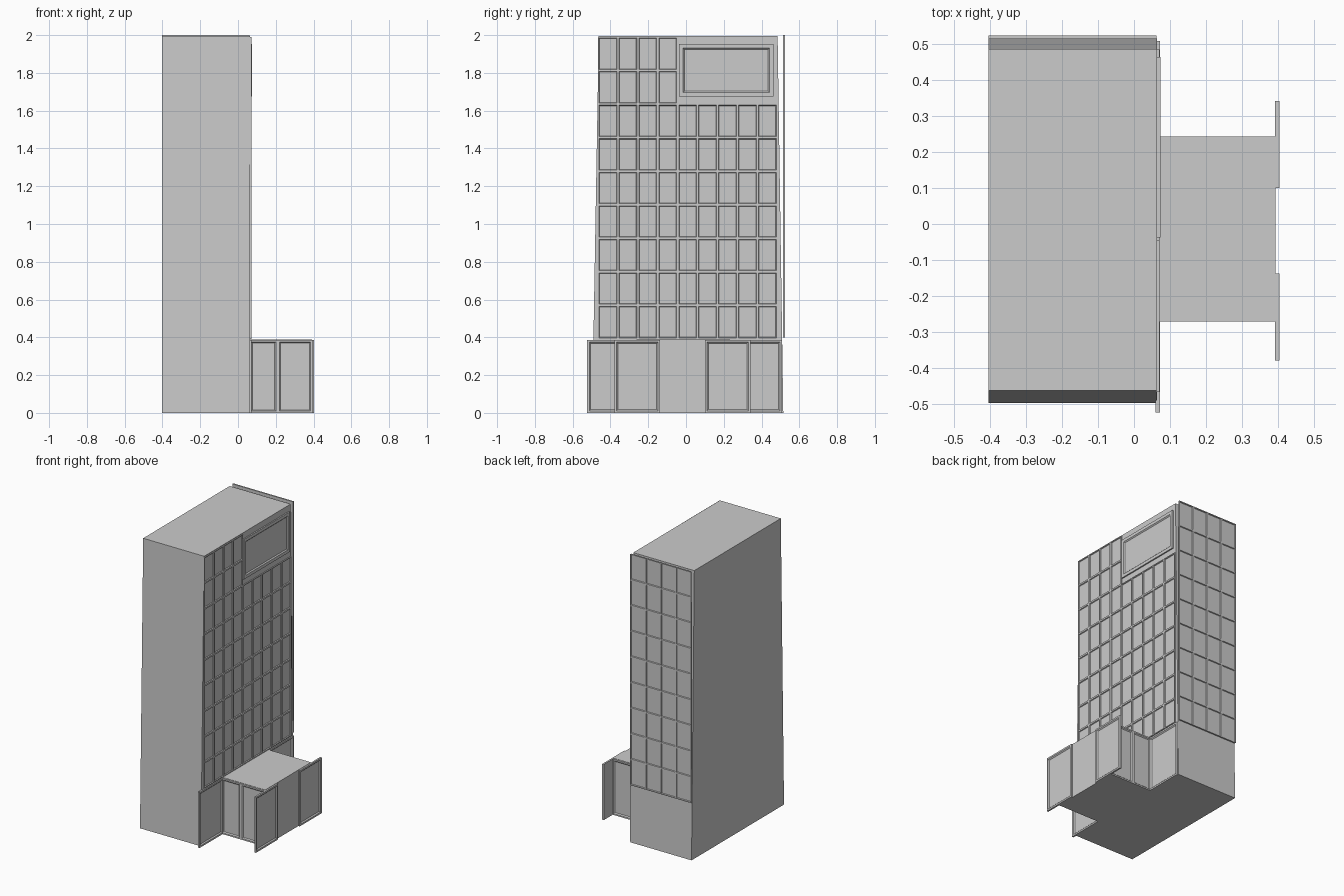
import bpy, bmesh
from mathutils import Vector

if "Cube" in bpy.data.objects:
    bpy.data.objects.remove(bpy.data.objects["Cube"])


def finish(name, bm):
    bmesh.ops.recalc_face_normals(bm, faces=bm.faces)
    me = bpy.data.meshes.new(name)
    bm.to_mesh(me)
    bm.free()
    ob = bpy.data.objects.new(name, me)
    bpy.context.collection.objects.link(ob)
    return ob


def block(name, x, y, z, top_y=None):
    """Box from ranges; top_y gives a tapered top."""
    bm = bmesh.new()
    bmesh.ops.create_cube(bm, size=1)
    for v in bm.verts:
        yr = top_y if (top_y and v.co.z > 0) else y
        v.co = (x[v.co.x > 0], yr[v.co.y > 0], z[v.co.z > 0])
    return finish(name, bm)


def panel(name, axis, sign, face, us, zs, thick, frame, slope, depth, skip=None):
    """Upright slab facing sign*axis, each cell a framed, sloped recess."""
    bm = bmesh.new()

    def point(u, z):
        return Vector((face, u, z)) if axis == 'x' else Vector((u, face, z))
    n = Vector((sign, 0, 0)) if axis == 'x' else Vector((0, sign, 0))
    grid = [[bm.verts.new(point(u, z)) for z in zs] for u in us]
    cells = []
    for i in range(len(us) - 1):
        for j in range(len(zs) - 1):
            if skip and skip(i, j):
                continue
            f = bm.faces.new((grid[i][j], grid[i + 1][j],
                              grid[i + 1][j + 1], grid[i][j + 1]))
            f.normal_update()
            if f.normal.dot(n) < 0:
                f.normal_flip()
            cells.append(f)
    bmesh.ops.delete(bm, geom=[v for v in bm.verts if not v.link_faces], context='VERTS')
    # slab sides and back
    back = bmesh.ops.duplicate(bm, geom=cells)['geom']
    bmesh.ops.translate(bm, vec=-n * thick, verts=[g for g in back if isinstance(g, bmesh.types.BMVert)])
    bmesh.ops.reverse_faces(bm, faces=[g for g in back if isinstance(g, bmesh.types.BMFace)])
    bmesh.ops.bridge_loops(bm, edges=[e for e in bm.edges if e.is_boundary])
    # frames and recesses
    bm.normal_update()
    bmesh.ops.inset_individual(bm, faces=cells, thickness=frame)
    bmesh.ops.inset_individual(bm, faces=cells, thickness=slope, depth=-depth)
    return finish(name, bm)


# tower, tapered front to back
block("tower", (-0.403, 0.064), (-0.497, 0.515), (0, 1.995), (-0.462, 0.485))

# window grids
rows = [0.392 + 0.1775 * i for i in range(9)] + [1.99]
cols = [-0.466 + 0.1055 * i for i in range(10)]
panel("side_windows", 'x', 1, 0.071, cols, rows, 0.010, 0.008, 0.004, 0.006,
      lambda i, j: i >= 4 and j >= 7)
back_cols = [-0.403 + 0.11625 * i for i in range(5)]
back_rows = [0.40 + 0.1777 * i for i in range(10)]
panel("back_windows", 'y', 1, 0.523, back_cols, back_rows, 0.010, 0.007, 0.004, 0.006)

# large sign board on the upper facade
panel("upper_board", 'x', 1, 0.073, (-0.037, 0.463), (1.675, 1.952), 0.011, 0.03, 0.010, 0.007)

# entrance block
block("entrance_block", (0.06, 0.392), (-0.262, 0.234), (0, 0.388))
H = (0.0, 0.386)
for side, ys in (("front", (-0.379, -0.137)), ("rear", (0.100, 0.341))):
    panel(side + "_entrance_panel", 'x', 1, 0.403, ys, H, 0.012, 0.016, 0.010, 0.007)
for side, ys in (("front", (-0.523, -0.262)), ("rear", (0.234, 0.508))):
    panel(side + "_base_panel", 'x', 1, 0.072, ys, H, 0.012, 0.016, 0.010, 0.007)
for side, s, y in (("front", -1, -0.271), ("rear", 1, 0.243)):
    panel(side + "_side_panels", 'y', s, y, (0.06, 0.21, 0.395), H, 0.010, 0.014, 0.009, 0.007)
